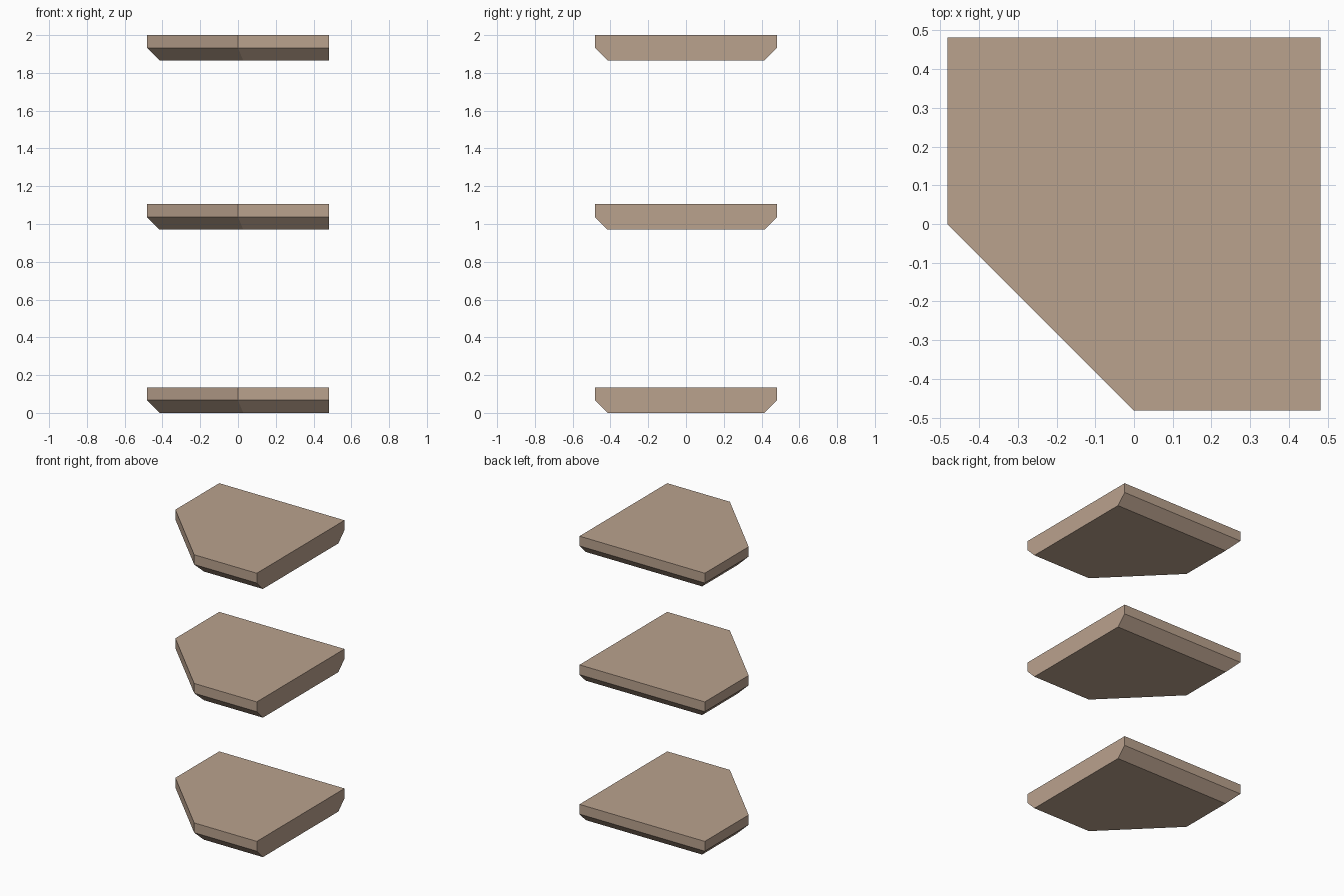
import bpy, bmesh
from mathutils import Vector

if "Cube" in bpy.data.objects:
    bpy.data.objects.remove(bpy.data.objects["Cube"])

H = 0.482        # half width of a shelf
C = 0.067        # size of the lower chamfer
T = 0.135        # shelf thickness

wood = bpy.data.materials.new("wood")
wood.diffuse_color = (0.49, 0.36, 0.27, 1)
wood.use_nodes = True
wood.node_tree.nodes["Principled BSDF"].inputs["Base Color"].default_value = wood.diffuse_color


def lower_outline():
    # Square with a cut corner, inset on every side but the right one
    i = H - C
    k = H - C * 2 ** 0.5      # inset diagonal lies on x + y = -k
    return [(H, -i), (H, i), (-i, i), (-i, i - k), (i - k, -i)]


UPPER = [(H, -H), (H, H), (-H, H), (-H, 0), (0, -H)]


def shelf(name, z):
    # Loft three matching outlines: chamfered base, rim, top
    bm = bmesh.new()
    levels = [(lower_outline(), 0), (UPPER, C), (UPPER, T)]
    rings = [[bm.verts.new(Vector((x, y, h))) for x, y in pts] for pts, h in levels]
    bm.faces.new(rings[0][::-1])
    bm.faces.new(rings[-1])
    n = len(UPPER)
    for a, b in zip(rings, rings[1:]):
        for j in range(n):
            k = (j + 1) % n
            bm.faces.new((a[j], a[k], b[k], b[j]))
    # Merge the flat right side into one face
    bmesh.ops.dissolve_limit(bm, angle_limit=0.01, verts=bm.verts[:], edges=bm.edges[:])
    bmesh.ops.recalc_face_normals(bm, faces=bm.faces[:])
    mesh = bpy.data.meshes.new(name)
    bm.to_mesh(mesh)
    bm.free()
    mesh.materials.append(wood)
    obj = bpy.data.objects.new(name, mesh)
    obj.location.z = z
    bpy.context.collection.objects.link(obj)


# Three stacked shelves
for name, z in (("bottom_shelf", 0.0), ("middle_shelf", 0.97), ("top_shelf", 2 - T)):
    shelf(name, z)
